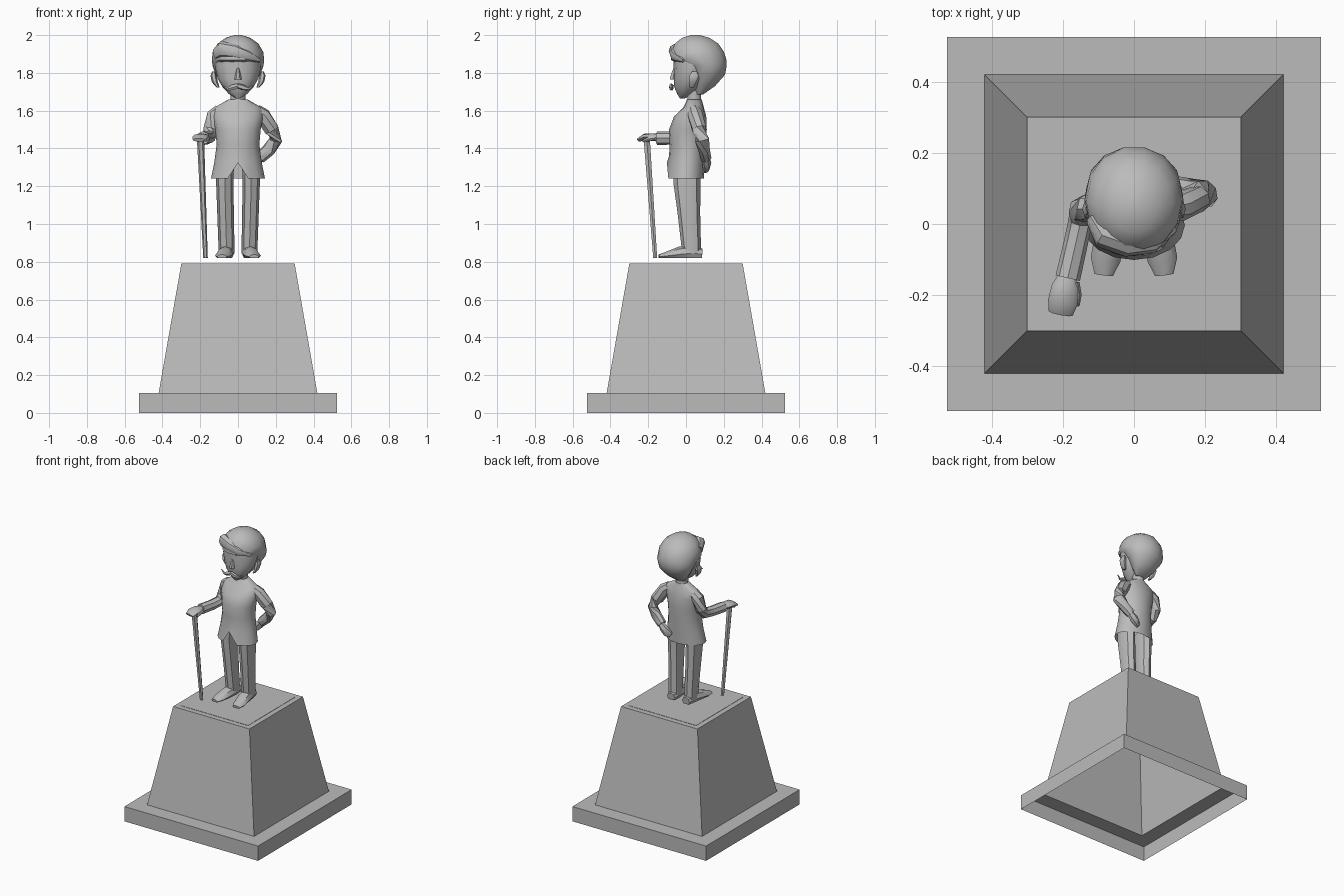
import bpy, bmesh, math
from mathutils import Vector

stone = bpy.data.materials.new("stone_grey")
stone.diffuse_color = (0.5, 0.5, 0.5, 1)


def loft(name, rings, n=8, follow=False, phase=0.0, caps=(True, True), smooth=True, edit=None):
    """Skin elliptical rings (x, y, z, rx, ry); follow turns each ring across the path."""
    bm = bmesh.new()
    pts = [Vector(r[:3]) for r in rings]
    loops = []
    for i, (x, y, z, rx, ry) in enumerate(rings):
        rot = None
        if follow:
            d = pts[min(i + 1, len(pts) - 1)] - pts[max(i - 1, 0)]
            rot = d.to_track_quat('Z', 'Y')
        loop = []
        for k in range(n):
            a = math.tau * k / n + phase
            v = Vector((rx * math.cos(a), ry * math.sin(a), 0))
            if rot:
                v = rot @ v
            loop.append(bm.verts.new(pts[i] + v))
        loops.append(loop)
    for a, b in zip(loops, loops[1:]):
        for k in range(n):
            bm.faces.new((a[k], a[(k + 1) % n], b[(k + 1) % n], b[k]))
    if caps[0]:
        bm.faces.new(loops[0][::-1])
    if caps[1]:
        bm.faces.new(loops[-1])
    if edit:
        edit(loops)
    me = bpy.data.meshes.new(name)
    bm.to_mesh(me)
    bm.free()
    me.materials.append(stone)
    ob = bpy.data.objects.new(name, me)
    bpy.context.collection.objects.link(ob)
    if smooth:
        bpy.ops.object.select_all(action='DESELECT')
        ob.select_set(True)
        bpy.context.view_layer.objects.active = ob
        bpy.ops.object.shade_smooth_by_angle(angle=math.radians(40))
    return ob


def mirrored(rings, s):
    return [(s * r[0],) + tuple(r[1:]) for r in rings]


# Pedestal: hollow slab and tapered block, open underneath
R = math.sqrt(0.5)
loft("pedestal", [(0, 0, z, w * R, w * R) for w, z in
                  ((1.05, 0), (1.05, 0.105), (0.84, 0.105), (0.6, 0.79))],
     4, phase=math.pi / 4, caps=(False, True), smooth=False)
loft("top_plate", [(0, 0, z, 0.527 * R, 0.527 * R) for z in (0.789, 0.792)],
     4, phase=math.pi / 4, smooth=False)


# Coat with a notch in the front hem
def notch(loops):
    loops[0][12].co.z = 1.325
    loops[1][12].co.z = 1.36


loft("coat", [(0, -0.003, 1.24, 0.143, 0.098), (0, 0.005, 1.33, 0.125, 0.095),
              (0, 0.01, 1.42, 0.113, 0.096), (0, 0.01, 1.5, 0.12, 0.1),
              (0, 0.022, 1.57, 0.133, 0.085), (0, 0.04, 1.615, 0.128, 0.055),
              (0, 0.045, 1.66, 0.05, 0.038)], 16, caps=(False, True), edit=notch)
loft("neck", [(0, 0.045, 1.63, 0.04, 0.038), (0, 0.04, 1.73, 0.04, 0.038)], 10)

# Legs, shoes, ears and moustache halves
for s, side in ((-1, "right"), (1, "left")):
    loft(side + "_leg", mirrored([
        (0.068, 0.005, 1.3, 0.046, 0.072), (0.07, 0.005, 1.22, 0.046, 0.072),
        (0.066, 0.015, 1.06, 0.044, 0.06), (0.06, 0.03, 0.845, 0.042, 0.05)], s), 8)

    def sole(loops):
        for loop in loops:
            for v in loop:
                v.co.z = max(v.co.z, 0.82)
    loft(side + "_shoe", mirrored([
        (0.058, 0.085, 0.84, 0.03, 0.03), (0.06, 0.03, 0.845, 0.04, 0.042),
        (0.068, -0.035, 0.84, 0.042, 0.04), (0.08, -0.1, 0.832, 0.042, 0.022),
        (0.085, -0.143, 0.827, 0.026, 0.012)], s), 8, follow=True, edit=sole)
    loft(side + "_ear", mirrored([
        (0.105, 0.03, 1.722, 0.008, 0.012), (0.122, 0.035, 1.75, 0.016, 0.022),
        (0.13, 0.042, 1.785, 0.016, 0.028), (0.128, 0.045, 1.808, 0.008, 0.014)], s), 6)
    loft(side + "_moustache", mirrored([
        (0, -0.078, 1.732, 0.01, 0.013), (0.03, -0.08, 1.722, 0.01, 0.015),
        (0.055, -0.075, 1.715, 0.008, 0.008), (0.085, -0.066, 1.735, 0.002, 0.002)], s),
        5, follow=True)

# Head: face, nose and hair
loft("face", [(0, -0.02, 1.664, 0.012, 0.012), (0, -0.005, 1.69, 0.05, 0.042),
              (0, 0.01, 1.725, 0.082, 0.072), (0, 0.025, 1.77, 0.108, 0.09),
              (0, 0.035, 1.83, 0.122, 0.1), (0, 0.04, 1.9, 0.12, 0.105)], 12)
loft("nose", [(0, -0.068, 1.765, 0.02, 0.018), (0, -0.068, 1.775, 0.018, 0.02),
              (0, -0.06, 1.825, 0.007, 0.008)], 6)
loft("hair", [(0, 0.07, 1.685, 0.04, 0.02), (0, 0.095, 1.73, 0.08, 0.06),
              (0, 0.113, 1.79, 0.118, 0.096), (0, 0.1, 1.835, 0.134, 0.118),
              (0, 0.068, 1.868, 0.139, 0.15), (0, 0.062, 1.91, 0.134, 0.143),
              (0, 0.056, 1.955, 0.108, 0.118), (0, 0.052, 1.985, 0.066, 0.075),
              (0, 0.05, 2.0, 0.02, 0.025)], 14)
loft("fringe", [(-0.115, 0.01, 1.9, 0.02, 0.035), (-0.085, -0.035, 1.925, 0.035, 0.045),
                (-0.02, -0.058, 1.915, 0.034, 0.038), (0.05, -0.055, 1.89, 0.028, 0.028),
                (0.115, -0.015, 1.865, 0.008, 0.01)], 8, follow=True)

# Arm that leans on the cane
loft("right_sleeve", [(-0.095, 0.045, 1.6, 0.035, 0.035), (-0.125, 0.045, 1.575, 0.042, 0.04),
                      (-0.148, 0.04, 1.5, 0.036, 0.036), (-0.15, 0.01, 1.462, 0.034, 0.036),
                      (-0.165, -0.06, 1.455, 0.034, 0.035),
                      (-0.186, -0.152, 1.455, 0.035, 0.036)], 8, follow=True)
loft("right_hand", [(-0.186, -0.14, 1.455, 0.022, 0.02), (-0.193, -0.175, 1.46, 0.038, 0.02),
                    (-0.2, -0.22, 1.46, 0.042, 0.018),
                    (-0.206, -0.252, 1.445, 0.034, 0.01)], 8, follow=True)
loft("right_thumb", [(-0.165, -0.165, 1.455, 0.012, 0.012), (-0.158, -0.2, 1.45, 0.011, 0.011),
                     (-0.16, -0.23, 1.438, 0.007, 0.007)], 6, follow=True)

# Arm bent back to the hip
loft("left_sleeve", [(0.095, 0.045, 1.6, 0.035, 0.035), (0.13, 0.05, 1.575, 0.042, 0.042),
                     (0.178, 0.07, 1.5, 0.038, 0.042), (0.2, 0.085, 1.445, 0.034, 0.042),
                     (0.165, 0.095, 1.395, 0.032, 0.036),
                     (0.115, 0.105, 1.35, 0.03, 0.032)], 8, follow=True)
loft("left_hand", [(0.125, 0.105, 1.355, 0.02, 0.02), (0.095, 0.11, 1.325, 0.024, 0.03),
                   (0.07, 0.108, 1.3, 0.02, 0.03),
                   (0.05, 0.1, 1.285, 0.01, 0.02)], 6, follow=True)

# Walking cane
loft("cane", [(-0.172, -0.163, 0.82, 0.012, 0.012), (-0.198, -0.207, 1.44, 0.019, 0.019)], 6)
loft("cane_handle", [(-0.235, -0.215, 1.447, 0.008, 0.008), (-0.2, -0.207, 1.448, 0.018, 0.016),
                     (-0.165, -0.2, 1.447, 0.012, 0.012)], 6, follow=True)
